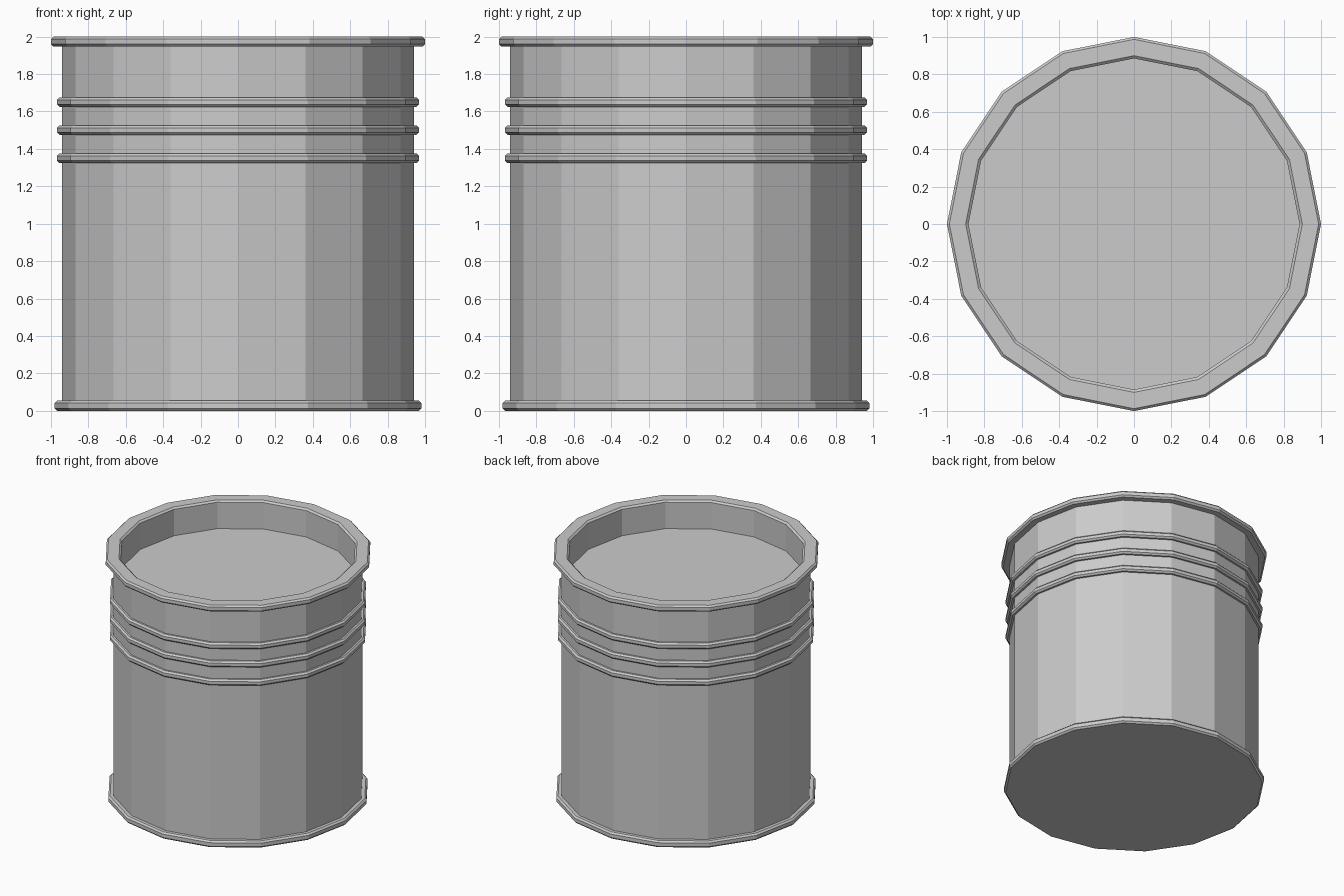
import bpy, bmesh, math

if "Cube" in bpy.data.objects:
    bpy.data.objects.remove(bpy.data.objects["Cube"])

SIDES = 16
BODY_R = 0.94
C = 0.013  # chamfer of rims and ribs


def lathe(name, profile):
    """Revolve an (r, z) profile around z; points with r = 0 become a pole."""
    bm = bmesh.new()
    rings = []
    for r, z in profile:
        rings.append([bm.verts.new((r * math.cos(2 * math.pi * i / SIDES),
                                    r * math.sin(2 * math.pi * i / SIDES), z))
                      for i in range(SIDES)])
    for a, b in zip(rings, rings[1:]):
        for i in range(SIDES):
            j = (i + 1) % SIDES
            bm.faces.new((a[i], a[j], b[j], b[i]))
    # flat caps: underside and recessed lid
    bm.faces.new(rings[0][::-1])
    bm.faces.new(rings[-1])
    bmesh.ops.recalc_face_normals(bm, faces=bm.faces)
    mesh = bpy.data.meshes.new(name)
    bm.to_mesh(mesh)
    bm.free()
    obj = bpy.data.objects.new(name, mesh)
    bpy.context.collection.objects.link(obj)
    return obj


def band(z0, z1, r):
    """Chamfered band standing out from the body wall."""
    return [(BODY_R, z0), (r - C, z0), (r, z0 + C),
            (r, z1 - C), (r - C, z1), (BODY_R, z1)]


# bottom rim, starting at the closed underside
profile = band(0.0, 0.055, 0.98)[1:]
# three reinforcing ribs on the wall
for zc in (1.35, 1.50, 1.65):
    profile += band(zc - 0.025, zc + 0.025, 0.968)
# top rim, rolled over into the recessed lid
profile += band(1.947, 2.0, 1.0)[:-1]
profile += [(0.90, 2.0), (0.885, 2.0 - C), (0.885, 1.77)]

lathe("drum", profile)
